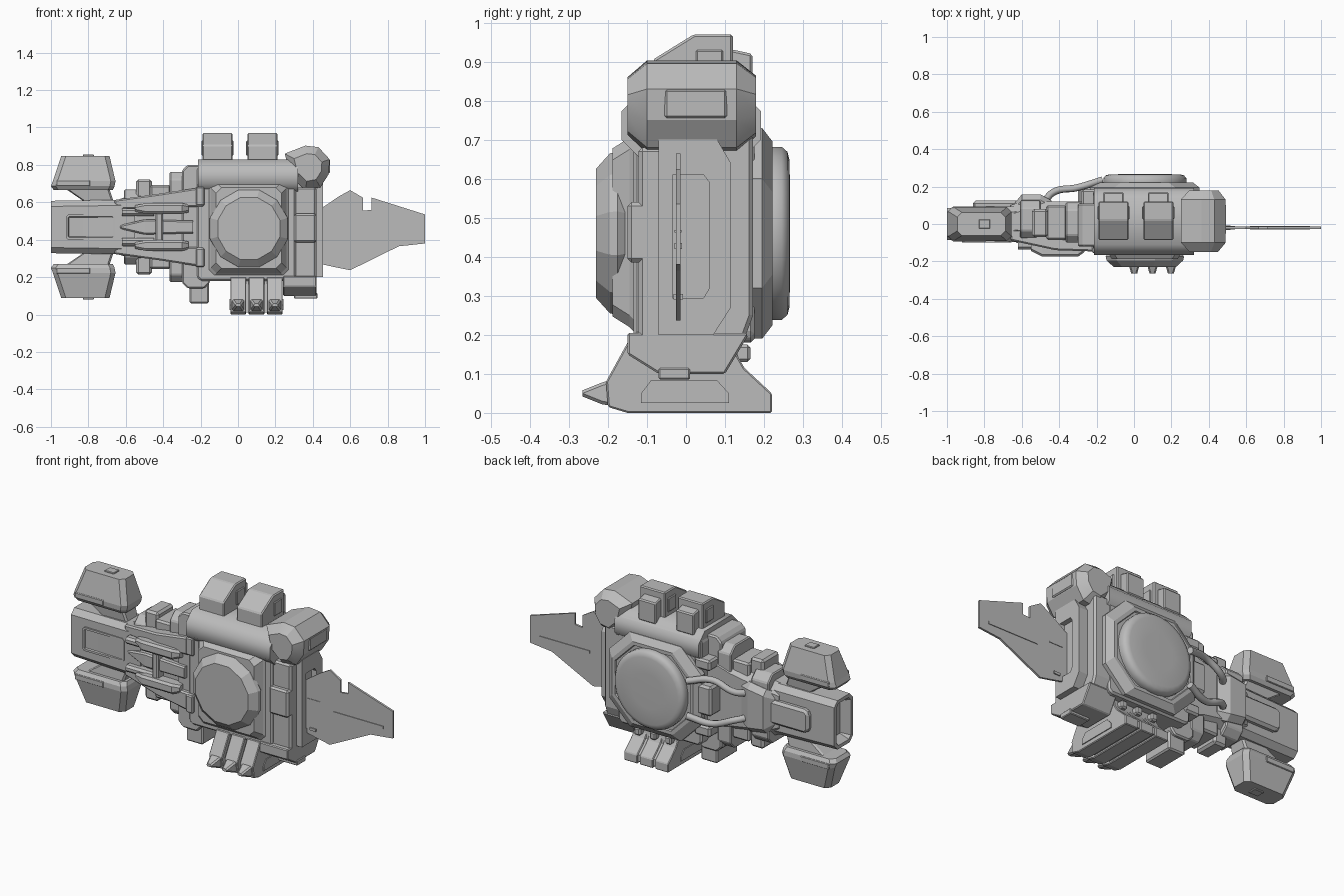
import bpy, bmesh, math
from mathutils import Vector

cube = bpy.data.objects.get("Cube")
if cube:
    bpy.data.objects.remove(cube, do_unlink=True)

grey = bpy.data.materials.new("hull_grey")
grey.use_nodes = True
GREY = (0.5, 0.5, 0.5, 1)
grey.diffuse_color = GREY
grey.node_tree.nodes["Principled BSDF"].inputs["Base Color"].default_value = GREY

ZC = 0.468            # height of the arm's mirror plane
CX = 0.058            # centre of the round housings
SIDES = (("upper", 1), ("lower", -1))


def place(name, mesh):
    mesh.materials.clear()
    mesh.materials.append(grey)
    ob = bpy.data.objects.new(name, mesh)
    bpy.context.collection.objects.link(ob)
    return ob


def loft(name, rings, bevel=0, inset=None, smooth=0):
    """Skin a row of equal point rings, cap both ends, optionally recess the last cap."""
    bm = bmesh.new()
    rows = [[bm.verts.new(p) for p in ring] for ring in rings]
    n = len(rows[0])
    for a, b in zip(rows, rows[1:]):
        for i in range(n):
            j = (i + 1) % n
            bm.faces.new((a[i], a[j], b[j], b[i]))
    bm.faces.new(rows[0])
    cap = bm.faces.new(rows[-1])
    bmesh.ops.recalc_face_normals(bm, faces=bm.faces[:])
    if inset:
        rim, depth = inset
        bmesh.ops.inset_region(bm, faces=[cap], thickness=rim, use_even_offset=True)
        bmesh.ops.inset_region(bm, faces=[cap], thickness=abs(depth) / 2, depth=depth,
                               use_even_offset=True)
    mesh = bpy.data.meshes.new(name)
    bm.to_mesh(mesh)
    bm.free()
    ob = place(name, mesh)
    if bevel:
        mod = ob.modifiers.new("edge", "BEVEL")
        mod.width = bevel
        mod.segments = 1
        mod.limit_method = "ANGLE"
    if smooth:
        bpy.ops.object.select_all(action="DESELECT")
        ob.select_set(True)
        bpy.context.view_layer.objects.active = ob
        bpy.ops.object.shade_smooth_by_angle(angle=math.radians(smooth))
    return ob


def octo(u0, u1, v0, v1, c):
    """Rectangle with cut corners."""
    return [(u0 + c, v0), (u1 - c, v0), (u1, v0 + c), (u1, v1 - c),
            (u1 - c, v1), (u0 + c, v1), (u0, v1 - c), (u0, v0 + c)]


def on(axis, t, pts):
    """Put a flat outline at position t along an axis."""
    if axis == "x":
        return [(t, u, v) for u, v in pts]
    if axis == "y":
        return [(u, t, v) for u, v in pts]
    return [(u, v, t) for u, v in pts]


def prism(name, axis, a, b, pts, **kw):
    return loft(name, [on(axis, a, pts), on(axis, b, pts)], **kw)


def box(name, x0, x1, y0, y1, z0, z1, bevel=0.006):
    return prism(name, "z", z0, z1, [(x0, y0), (x1, y0), (x1, y1), (x0, y1)], bevel=bevel)


def span(s, d0, d1):
    """Sorted heights for offsets on one side of the mirror plane."""
    return sorted((ZC + s * d0, ZC + s * d1))


def disc(name, profile, n, smooth):
    rings = [[(CX + r * math.cos(math.tau * (i + .5) / n), y,
               ZC - .008 + r * math.sin(math.tau * (i + .5) / n)) for i in range(n)]
             for r, y in profile]
    return loft(name, rings, smooth=smooth)


# Main body with a rounded top roll
prism("body", "y", -.135, .175, octo(-.22, .31, .18, .8, .02), bevel=.01)
prism("body_top_roll", "x", -.215, .32, octo(-.165, .192, .645, .828, .055), smooth=50)
prism("body_left_column", "y", -.12, .11, octo(-.3, -.15, .14, .8, .03), bevel=.008)
box("lower_left_foot", -.26, -.155, -.1, .09, .06, .22, .008)

# Front round housing
loft("front_mount", [on("y", y, octo(-.13 + d, .245 - d, .235 + d, .69 - d, .03))
                     for y, d in ((-.12, -.04), (-.145, -.015), (-.188, .012))])
disc("front_disc", ((.19, -.14), (.217, -.175), (.212, -.195), (.172, -.23)), 12, 20)

# Back plate and round housing
loft("back_plate", [on("y", y, octo(-.235 + d, .35 - d, .19 + d, .73 - d, .13))
                    for y, d in ((.165, 0), (.195, 0), (.222, .035))], inset=(.02, -.008))
disc("back_disc", ((.222, .19), (.223, .225), (.223, .245), (.21, .26), (.19, .265),
                   (.1, .267)), 32, 45)
box("back_hinge", -.3, -.17, .1, .205, .38, .55, .012)
for tag, s in SIDES:
    z0, z1 = span(s, .16, .22)
    box(tag + "_back_clamp", -.28, -.18, .1, .185, z0, z1, .01)

# Two roof boxes
roof = [(-.085, .8), (-.085, .905), (.02, .97), (.12, .97), (.12, .8)]
for tag, x in (("right", -.19), ("left", .05)):
    prism(tag + "_roof_box", "x", x, x + .16, roof, bevel=.006)
    prism(tag + "_roof_box_back", "x", x + .025, x + .135,
          [(.1, .8), (.1, .935), (.17, .92), (.17, .8)], bevel=.006)
    box(tag + "_roof_box_side", x - .006, x + .166, .025, .095, .85, .93, .004)

# Upper left corner pod, with a slot on its outer face
pod = [(.25, .86), (.36, .903), (.43, .895), (.49, .83),
       (.485, .75), (.44, .68), (.36, .665), (.28, .74)]
mid = Vector((.38, .79))


def shrink(k):
    return [tuple(mid + (Vector(p) - mid) * k) for p in pod]


loft("corner_pod", [on("y", y, shrink(k))
                    for y, k in ((-.15, .62), (-.1, 1), (.13, 1), (.18, .65))], smooth=25)
box("corner_pod_slot", .44, .493, -.055, .105, .755, .83, .006)

# Left side frame: a rim around a deep recess
rim = [(-.07, .2), (.07, .2), (.115, .27), (.115, .64), (.08, .7), (-.07, .7)]
well = [(-.035, .295), (.045, .295), (.06, .32), (.06, .59), (.045, .61), (-.035, .61)]
loft("side_frame", [on("x", x, pts) for x, pts in
                    ((.3, rim), (.455, rim), (.455, well), (.425, well))])
box("side_frame_front", .29, .42, -.122, .0, .19, .68, .01)
box("side_frame_clasp", .3, .42, -.15, -.05, .385, .54, .01)
prism("side_frame_back", "x", .29, .4,
      [(.05, .19), (.15, .19), (.172, .25), (.172, .72), (.05, .72)], bevel=.01)
prism("lower_corner", "x", .24, .42,
      [(-.15, .205), (-.15, .15), (-.07, .1), (.1, .1), (.16, .2), (.15, .205)], bevel=.005)
box("lower_corner_latch", .3, .425, -.07, .01, .085, .115, .004)

# Thin wing with a notch and raised strips
wing = [(.42, .55), (.54, .632), (.6, .665), (.667, .625), (.667, .555), (.715, .56),
        (.715, .625), (1, .535), (1, .38), (.86, .365), (.6, .237), (.51, .255), (.42, .275)]
prism("wing", "y", -.026, -.014, wing)
box("wing_strip", .62, .94, -.03, -.01, .42, .435, 0)
box("wing_rib", .455, .54, -.029, -.011, .462, .468, 0)
box("wing_tab", .475, .515, -.032, -.008, .29, .305, 0)

# Belly launcher: base, and three long slats that end in barrel tips
base = [(-.14, .012), (.212, .012), (.212, .05), (.14, .115), (.12, .21), (-.12, .21)]
prism("launcher_base", "x", -.035, .235, base)
for tag, x0, x1 in (("right", -.046, -.038), ("left", .236, .244)):
    prism(tag + "_launcher_panel", "x", x0, x1, [(-.115, .025), (.11, .025), (.11, .05),
                                                  (.08, .083), (-.09, .083), (-.115, .05)])
slat = [(-.14, .2), (-.15, .18), (-.205, .08), (-.2, .015), (-.15, 0), (.22, 0),
        (.22, .05), (.15, .115), (.13, .15)]
for i in range(3):
    x = .001 + i * .098
    prism("launcher_slat_%d" % i, "x", x - .042, x + .042, slat, bevel=.004)
    loft("launcher_tip_%d" % i, [on("y", y, octo(x - w, x + w, z0, z1, .008)) for y, w, z0, z1 in
                                 ((-.19, .034, .018, .085), (-.215, .03, .022, .078),
                                  (-.265, .016, .042, .058))])
    box("launcher_bolt_%d" % i, x - .02, x + .02, .12, .165, .13, .175, .008)

# Arm: hollow tip, shoulder and collars
loft("arm_tip", [on("x", x, octo(-w, w, ZC - h, ZC + h, .03))
                 for x, w, h in ((-.55, .1, .15), (-.65, .095, .145), (-1, .085, .14))],
     inset=(.02, -.05))
loft("arm_shoulder", [on("x", x, octo(-f, b, ZC - h, ZC + h, .05)) for x, f, b, h in
                      ((-.66, .08, .1, .14), (-.6, .085, .12, .16), (-.36, .11, .12, .2),
                       (-.2, .12, .12, .25))])
loft("arm_back_hump", [on("x", x, octo(.05, b, ZC - h, ZC + h, .03)) for x, b, h in
                       ((-.64, .11, .1), (-.6, .158, .125), (-.5, .158, .14),
                        (-.44, .125, .13))])
prism("arm_collar_outer", "x", -.61, -.5, octo(-.075, .125, ZC - .2, ZC + .2, .04), bevel=.006)
prism("arm_collar_inner", "x", -.365, -.28, octo(-.1, .115, ZC - .295, ZC + .295, .04),
      bevel=.006)
prism("arm_front_panel", "y", -.08, -.098, octo(-.92, -.655, .4, .535, .012), inset=(.012, -.008))
prism("arm_back_panel", "y", .08, .125, octo(-.86, -.6, .4, .535, .02), bevel=.015)

# Central claw on the arm front
loft("claw_spine", [on("x", x, octo(-f, -.06, ZC - h, ZC + h, .008)) for x, f, h in
                    ((-.63, .1, .01), (-.5, .135, .04), (-.24, .145, .034))])
box("claw_bridge", -.44, -.4, -.155, -.09, .37, .565, .008)

for tag, s in SIDES:
    def y_up(d):
        return ZC + s * d

    # Flared shell beams and rail along the arm front
    loft(tag + "_arm_beam", [[(x, -f, y_up(a)), (x, -f, y_up(b)), (x, -.03, y_up(b)),
                              (x, -.03, y_up(a))] for x, f, a, b in
                             ((-.66, .088, .095, .145), (-.42, .14, .1, .178),
                              (-.18, .148, .11, .215))], bevel=.008)
    z0, z1 = span(s, .115, .215)
    box(tag + "_beam_end", -.225, -.18, -.155, -.05, z0, z1)
    z0, z1 = span(s, .07, .128)
    loft(tag + "_rail", [on("x", x, octo(-f, -.1, z0 + d, z1 - d, .012)) for x, f, d in
                         ((-.55, .145, .012), (-.49, .175, 0), (-.3, .175, 0),
                          (-.265, .15, .008))])
    z0, z1 = span(s, .06, .1)
    prism(tag + "_rail_hook", "x", -.62, -.45, octo(-.135, -.08, z0, z1, .012))
    z0, z1 = span(s, .1, .255)
    box(tag + "_arm_block", -.545, -.46, -.07, .08, z0, z1, .012)
    z0, z1 = span(s, .1, .225)
    box(tag + "_arm_step", -.47, -.36, -.085, .1, z0, z1, .01)

    # Thruster pods with neck, slots and hatch
    loft(tag + "_pod_neck", [on("z", y_up(d), octo(a, b, -w, w, .01)) for d, a, b, w in
                             ((.12, -.8, -.66, .05), (.21, -.93, -.69, .06))])
    loft(tag + "_pod", [on("z", y_up(d), octo(a, b, -w, w, .025)) for d, a, b, w in
                        ((.198, -.985, -.67, .075), (.218, -1, -.66, .088),
                         (.245, -.99, -.655, .09), (.38, -.945, -.687, .062))])
    z0, z1 = span(s, .218, .25)
    box(tag + "_pod_slots", -.97, -.79, -.094, .094, z0, z1, .003)
    z0, z1 = span(s, .37, .387)
    box(tag + "_pod_hatch", -.83, -.77, -.025, .025, z0, z1, .003)

    # Curved hoses on the back
    curve = bpy.data.curves.new(tag + "_hose", "CURVE")
    curve.dimensions = "3D"
    curve.bevel_depth = .019
    curve.bevel_resolution = 2
    curve.use_fill_caps = True
    spline = curve.splines.new("BEZIER")
    path = ((-.48, .12, .07), (-.43, .17, .08), (-.3, .195, .125), (-.17, .235, .1))
    spline.bezier_points.add(len(path) - 1)
    for bp, (x, y, d) in zip(spline.bezier_points, path):
        bp.co = (x, y, y_up(d))
        bp.handle_left_type = bp.handle_right_type = "AUTO"
    temp = bpy.data.objects.new("hose_path", curve)
    hose = bpy.data.meshes.new_from_object(temp)
    bpy.data.objects.remove(temp)
    hose.shade_smooth()
    place(tag + "_hose", hose)
